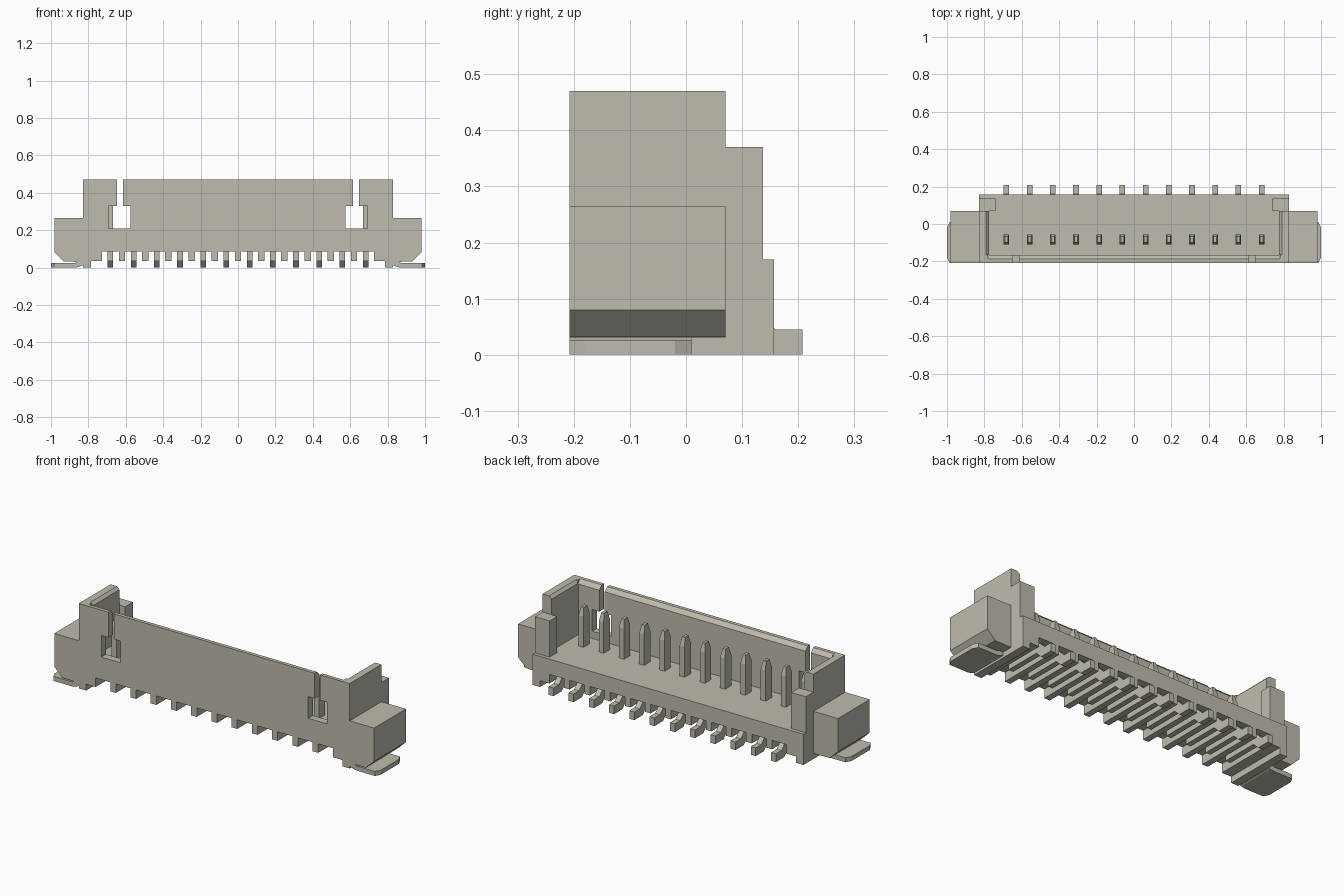
import bpy, bmesh
from mathutils import Vector

if "Cube" in bpy.data.objects:
    bpy.data.objects.remove(bpy.data.objects["Cube"])

mat = bpy.data.materials.new("warm_grey")
color = (0.52, 0.50, 0.42, 1)
mat.use_nodes = True
mat.diffuse_color = color
mat.node_tree.nodes["Principled BSDF"].inputs["Base Color"].default_value = color

FRONT = -0.208
PINS = [0.124 * (i - 5.5) for i in range(12)]


def finish(bm, name):
    bmesh.ops.recalc_face_normals(bm, faces=bm.faces)
    mesh = bpy.data.meshes.new(name)
    bm.to_mesh(mesh)
    bm.free()
    mesh.materials.append(mat)
    obj = bpy.data.objects.new(name, mesh)
    bpy.context.collection.objects.link(obj)
    return obj


def add_prism(bm, points, axis, lo, hi):
    """Extrude a profile along an axis; points hold the two other axes in order."""
    verts = []
    for p in points:
        co = list(p)
        co.insert(axis, lo)
        verts.append(bm.verts.new(co))
    face = bm.faces.new(verts)
    out = bmesh.ops.extrude_face_region(bm, geom=[face])
    move = Vector((0, 0, 0))
    move[axis] = hi - lo
    bmesh.ops.translate(bm, vec=move, verts=[g for g in out["geom"] if isinstance(g, bmesh.types.BMVert)])


def prism(name, points, axis, lo, hi):
    bm = bmesh.new()
    add_prism(bm, points, axis, lo, hi)
    return finish(bm, name)


def rect(a0, a1, b0, b1):
    return [(a0, b0), (a1, b0), (a1, b1), (a0, b1)]


def combine(target, tool, operation):
    mod = target.modifiers.new(operation, "BOOLEAN")
    mod.operation = operation
    mod.solver = "EXACT"
    mod.object = tool
    bpy.context.view_layer.objects.active = target
    bpy.ops.object.modifier_apply(modifier=mod.name)
    bpy.data.objects.remove(tool)


# Housing with its stepped side outline
housing = prism("housing", [(FRONT, 0), (0.157, 0), (0.157, 0.17), (0.137, 0.17), (0.137, 0.37),
                            (0.07, 0.37), (0.07, 0.47), (FRONT, 0.47)], 0, -0.83, 0.83)

# Open cavity, with bevelled rim
cavity = [(-0.775, 0.17), (0.775, 0.17), (0.775, 0.455), (0.79, 0.47), (0.79, 0.5),
          (-0.79, 0.5), (-0.79, 0.47), (-0.775, 0.455)]
combine(housing, prism("cavity", cavity, 1, -0.167, 0.07), "DIFFERENCE")
combine(housing, prism("back_opening", rect(-0.74, 0.74, 0.17, 0.5), 1, 0.06, 0.2), "DIFFERENCE")
combine(housing, prism("rim_bevel", [(-0.188, 0.47), (-0.16, 0.442), (-0.16, 0.5), (-0.188, 0.5)],
                       0, -0.78, 0.78), "DIFFERENCE")

# Latch slots and windows, one stepped outline per side
for s in (-1, 1):
    slot = [(0.575, 0.21), (0.692, 0.21), (0.692, 0.33), (0.648, 0.33), (0.648, 0.5),
            (0.615, 0.5), (0.615, 0.33), (0.575, 0.33)]
    combine(housing, prism("slot", [(s * x, z) for x, z in slot], 1, -0.3, -0.15), "DIFFERENCE")

# Underside clearance and contact grooves
combine(housing, prism("clearance", rect(-0.785, 0.785, -0.1, 0.035), 1, -0.3, 0.3), "DIFFERENCE")
bm = bmesh.new()
for x in PINS:
    add_prism(bm, rect(x - 0.045, x + 0.045, 0, 0.085), 1, -0.3, 0.3)
combine(housing, finish(bm, "grooves"), "DIFFERENCE")

for s, side in ((1, "left"), (-1, "right")):
    # Side wing with sloped underside
    wing = [(0.8, 0.03), (0.93, 0.032), (0.98, 0.08), (0.98, 0.264), (0.8, 0.264)]
    combine(housing, prism("wing", [(s * x, z) for x, z in wing], 1, FRONT, 0.07), "UNION")
    # Solder tab with clipped outer corners
    tab = [(0.87, FRONT), (0.985, FRONT), (1, -0.18), (1, -0.02), (0.985, 0.01), (0.87, 0.01)]
    prism(side + "_solder_tab", [(s * x, y) for x, y in tab], 2, 0, 0.025)
    neck = [(0.83, 0.012), (0.85, 0.004), (0.87, 0), (0.87, 0.025), (0.855, 0.032), (0.83, 0.032)]
    prism(side + "_tab_neck", [(s * x, z) for x, z in neck], 1, FRONT, 0.01)

# Contacts: upright blade, run under the floor, bend and foot
lead = [(-0.11, 0.035), (0.1, 0.035), (0.135, 0), (0.208, 0), (0.208, 0.045), (0.16, 0.045),
        (0.125, 0.08), (-0.055, 0.08), (-0.055, 0.34), (-0.11, 0.34)]
for i, x in enumerate(PINS):
    bm = bmesh.new()
    add_prism(bm, lead, 0, x - 0.015, x + 0.015)
    # Tapered tip grown from the blade's top face
    bm.normal_update()
    top = max(bm.faces, key=lambda f: f.calc_center_median().z)
    tip = bmesh.ops.extrude_discrete_faces(bm, faces=[top])["faces"][0]
    center = tip.calc_center_median()
    for v in tip.verts:
        v.co.x = center.x + (v.co.x - center.x) * 0.55
        v.co.y = center.y + (v.co.y - center.y) * 0.55
        v.co.z += 0.045
    finish(bm, "contact_%02d" % (i + 1))
